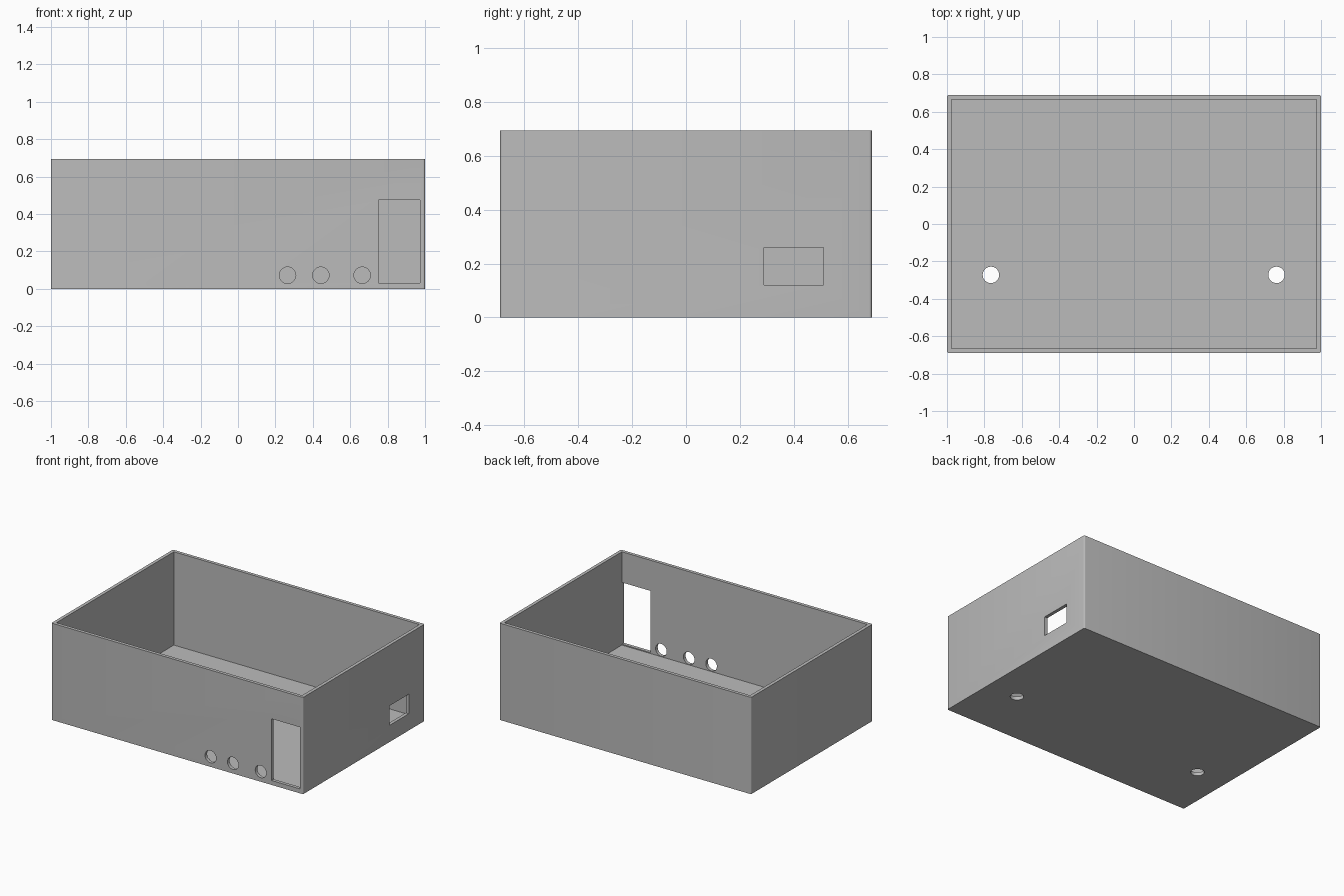
import bpy
import bmesh
from mathutils import Matrix, Vector

default = bpy.data.objects.get("Cube")
if default:
    bpy.data.objects.remove(default, do_unlink=True)

# Overall sizes
HALF_X, HALF_Y, HEIGHT = 1.0, 0.69, 0.695
WALL = 0.024

grey = bpy.data.materials.new("plain grey")
grey.use_nodes = True
colour = (0.5, 0.5, 0.5, 1)
grey.diffuse_color = colour
grey.node_tree.nodes["Principled BSDF"].inputs["Base Color"].default_value = colour


def make_object(name, bm):
    mesh = bpy.data.meshes.new(name)
    bm.to_mesh(mesh)
    bm.free()
    mesh.materials.append(grey)
    obj = bpy.data.objects.new(name, mesh)
    bpy.context.scene.collection.objects.link(obj)
    return obj


def block(name, low, high, corner=0):
    """Box between two corners, with optional rounded upright edges."""
    low, high = Vector(low), Vector(high)
    bm = bmesh.new()
    bmesh.ops.create_cube(bm, size=1)
    bmesh.ops.scale(bm, vec=high - low, verts=bm.verts)
    bmesh.ops.translate(bm, vec=(low + high) / 2, verts=bm.verts)
    if corner:
        upright = [e for e in bm.edges
                   if abs(e.verts[0].co.z - e.verts[1].co.z) > 0.1]
        bmesh.ops.bevel(bm, geom=upright, offset=corner, segments=4,
                        profile=0.5, affect='EDGES')
    return make_object(name, bm)


def drill(name, centre, axis, radius=0.044):
    """Short round cutter along the given axis."""
    bm = bmesh.new()
    bmesh.ops.create_cone(bm, cap_ends=True, segments=32, radius1=radius,
                          radius2=radius, depth=0.1)
    turn = Vector((0, 0, 1)).rotation_difference(Vector(axis)).to_matrix().to_4x4()
    bm.transform(Matrix.Translation(centre) @ turn)
    return make_object(name, bm)


# Outer body
case = block("open_case", (-HALF_X, -HALF_Y, 0), (HALF_X, HALF_Y, HEIGHT), 0.01)

# Cavity and wall openings
cutters = [
    block("cavity_cutter", (WALL - HALF_X, WALL - HALF_Y, 0.025),
          (HALF_X - WALL, HALF_Y - WALL, HEIGHT + 0.2)),
    block("front_slot_cutter", (0.75, -0.75, 0.032), (0.974, -0.64, 0.475)),
    block("side_window_cutter", (0.95, 0.29, 0.12), (1.05, 0.51, 0.26)),
]

# Round holes in the front wall and the floor
for x in (0.265, 0.443, 0.664):
    cutters.append(drill("front_hole_cutter", (x, -HALF_Y, 0.073), (0, 1, 0)))
for x in (-0.765, 0.762):
    cutters.append(drill("floor_hole_cutter", (x, -0.272, 0), (0, 0, 1)))

bpy.context.view_layer.objects.active = case
case.select_set(True)
for cutter in cutters:
    cut = case.modifiers.new("cut", 'BOOLEAN')
    cut.operation = 'DIFFERENCE'
    cut.solver = 'EXACT'
    cut.object = cutter
    bpy.ops.object.modifier_apply(modifier=cut.name)
    bpy.data.objects.remove(cutter, do_unlink=True)

bpy.ops.object.shade_smooth_by_angle(angle=0.6)
